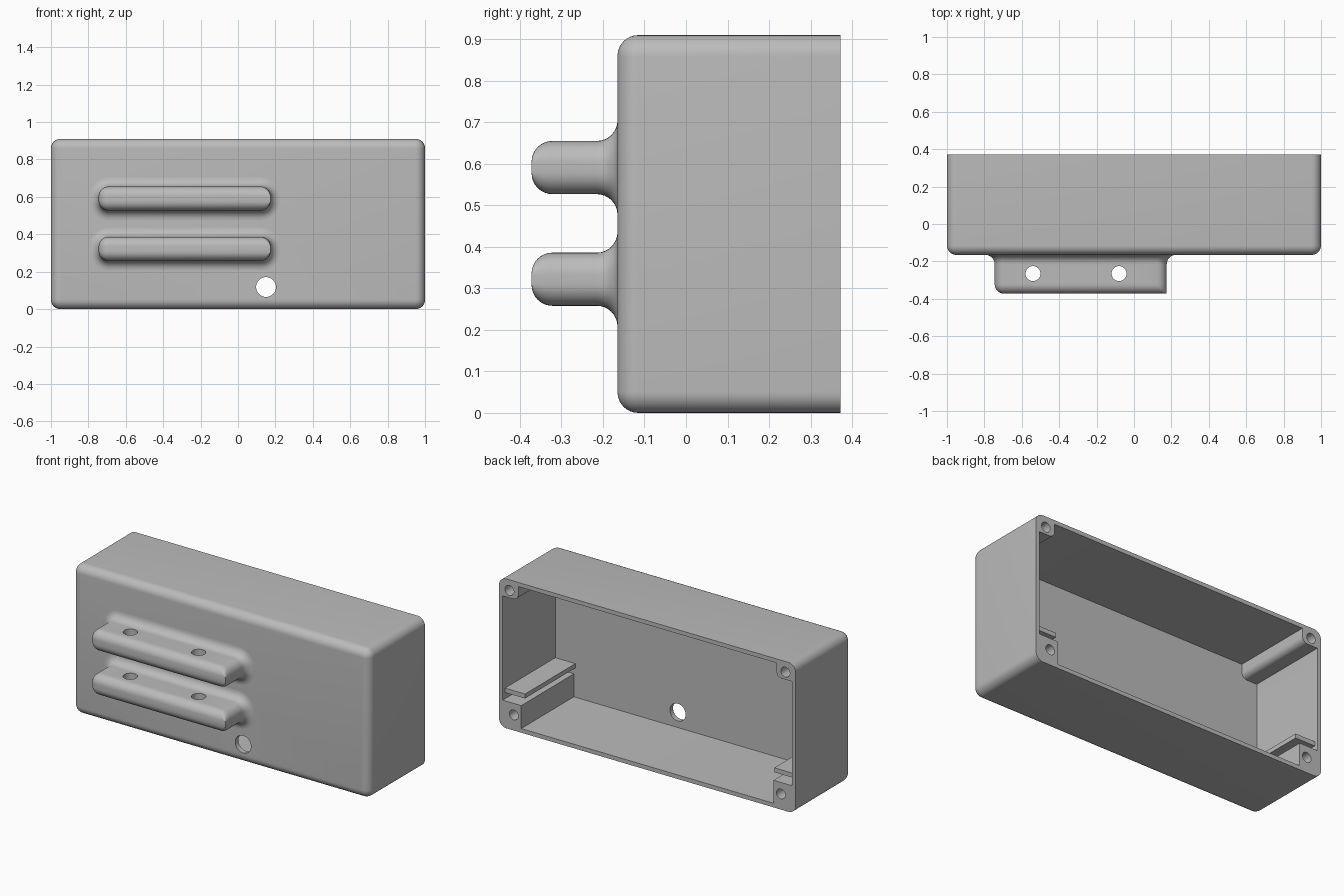
import bpy
import bmesh
from math import sin, cos, pi, radians
from mathutils import Matrix, Vector

old = bpy.data.objects.get("Cube")
if old:
    bpy.data.objects.remove(old, do_unlink=True)

grey = bpy.data.materials.new("plain_grey")
grey.use_nodes = True
COLOUR = (0.5, 0.5, 0.5, 1)
grey.diffuse_color = COLOUR
grey.node_tree.nodes["Principled BSDF"].inputs["Base Color"].default_value = COLOUR

BACK, FRONT, INNER_FRONT = 0.372, -0.165, -0.135
TOP, WALL = 0.91, 0.025


def make_object(name, bm):
    bmesh.ops.recalc_face_normals(bm, faces=bm.faces)
    mesh = bpy.data.meshes.new(name)
    bm.to_mesh(mesh)
    bm.free()
    mesh.materials.append(grey)
    obj = bpy.data.objects.new(name, mesh)
    bpy.context.collection.objects.link(obj)
    return obj


def ring(bm, x0, x1, z0, z1, r, y, steps=8):
    """Rounded rectangle of vertices in the xz plane."""
    corners = [(x1 - r, z1 - r), (x0 + r, z1 - r), (x0 + r, z0 + r), (x1 - r, z0 + r)]
    verts = []
    for k, (cx, cz) in enumerate(corners):
        for i in range(steps + 1):
            a = (k + i / steps) * pi / 2
            verts.append(bm.verts.new((cx + r * cos(a), y, cz + r * sin(a))))
    return verts


def loft(name, sections):
    """Skin a closed solid through the rounded rectangles."""
    bm = bmesh.new()
    rings = [ring(bm, *s) for s in sections]
    n = len(rings[0])
    for a, b in zip(rings, rings[1:]):
        for i in range(n):
            j = (i + 1) % n
            bm.faces.new((a[i], a[j], b[j], b[i]))
    bm.faces.new(rings[0])
    bm.faces.new(rings[-1])
    return make_object(name, bm)


def box(name, lo, hi):
    bm = bmesh.new()
    lo, hi = Vector(lo), Vector(hi)
    place = Matrix.Translation((lo + hi) / 2) @ Matrix.Diagonal((*(hi - lo), 1))
    bmesh.ops.create_cube(bm, size=1, matrix=place)
    return make_object(name, bm)


def drill(obj, centre, radius, length, axis):
    """Cut a round hole through or into a part."""
    bm = bmesh.new()
    turn = Matrix.Rotation(pi / 2, 4, "X") if axis == "Y" else Matrix.Identity(4)
    bmesh.ops.create_cone(bm, cap_ends=True, segments=40, radius1=radius, radius2=radius,
                          depth=length, matrix=Matrix.Translation(centre) @ turn)
    cutter = make_object("hole_cutter", bm)
    cutter.hide_render = True
    mod = obj.modifiers.new("hole", "BOOLEAN")
    mod.operation, mod.solver, mod.object = "DIFFERENCE", "EXACT", cutter
    bpy.context.view_layer.objects.active = obj
    bpy.ops.object.modifier_apply(modifier=mod.name)
    bpy.data.objects.remove(cutter, do_unlink=True)


def smooth(obj):
    bpy.ops.object.select_all(action="DESELECT")
    obj.select_set(True)
    bpy.context.view_layer.objects.active = obj
    bpy.ops.object.shade_smooth_by_angle(angle=radians(30))


QUARTER = [i / 8 * pi / 2 for i in range(9)]

# Open-backed case with rounded front edges
R = 0.05
sections = []
for a in QUARTER:
    d = R * (1 - sin(a))
    sections.append((-1 + d, 1 - d, d, TOP - d, R - d + 0.002, FRONT + R * (1 - cos(a))))
sections.append((-1, 1, 0, TOP, R, BACK))
inner = (-1 + WALL, 1 - WALL, WALL, TOP - WALL, R - WALL)
sections += [(*inner, BACK), (*inner, INNER_FRONT)]
case = loft("case_shell", sections)
drill(case, (0.15, FRONT, 0.118), 0.053, 0.2, "Y")
smooth(case)

# Two front ribs: rounded nose, square right end, fillet into the case
X0, X1, TIP = -0.745, 0.175, -0.372
for name, z0, z1 in (("lower_rib", 0.258, 0.386), ("upper_rib", 0.527, 0.655)):
    sections = []
    for a in QUARTER:
        d = R * (1 - sin(a))
        sections.append((X0 + d, X1, z0 + d, z1 - d, R - d + 0.003, TIP + R * (1 - cos(a))))
    for a in QUARTER:
        d = R * (1 - cos(a))
        sections.append((X0 - d, X1 + d, z0 - d, z1 + d, R + d + 0.003, FRONT - R + R * sin(a)))
    rib = loft(name, sections)
    for x in (-0.54, -0.08):
        drill(rib, (x, -0.265, (z0 + z1) / 2), 0.04, 0.3, "Z")
    smooth(rib)

# Corner screw posts and the board rails over the lower ones
for side, s in (("left", 1), ("right", -1)):
    edge = s * (1 - WALL)
    xs = sorted((s * 0.85, edge))
    post = box(side + "_lower_post", (xs[0], INNER_FRONT, WALL), (xs[1], BACK, 0.165))
    drill(post, (s * 0.9, BACK, 0.095), 0.03, 0.4, "Y")
    smooth(post)

    xs = sorted((s * 0.87, edge))
    post = box(side + "_upper_post", (xs[0], INNER_FRONT, 0.80), (xs[1], BACK, TOP - WALL))
    bm = bmesh.new()
    bm.from_mesh(post.data)
    nose = [e for e in bm.edges
            if all(abs(v.co.x) < 0.9 and v.co.z < 0.82 for v in e.verts)]
    bmesh.ops.bevel(bm, geom=nose, offset=0.035, segments=6, affect="EDGES", profile=0.5)
    bm.to_mesh(post.data)
    bm.free()
    drill(post, (s * 0.93, BACK, 0.845), 0.03, 0.4, "Y")
    smooth(post)

    xs = sorted((s * 0.84, edge))
    box(side + "_board_rail", (xs[0], INNER_FRONT, 0.203), (xs[1], 0.35, 0.23))
